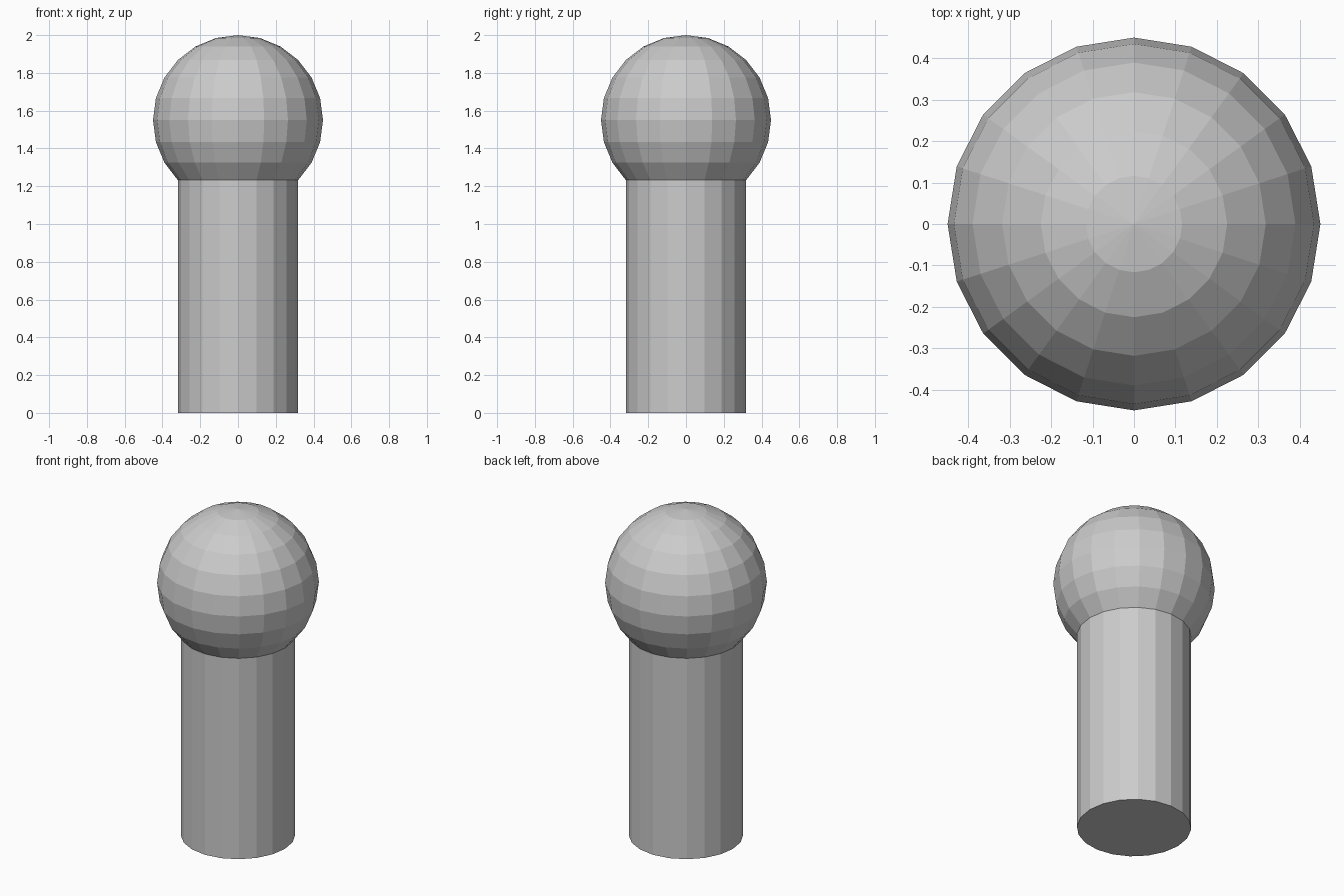
import bpy, bmesh
from mathutils import Matrix

if "Cube" in bpy.data.objects:
    bpy.data.objects.remove(bpy.data.objects["Cube"])

R, CZ = 0.45, 1.55
NECK = CZ - R * 0.5 ** 0.5   # sphere ring where the shaft starts

bm = bmesh.new()
# Ball head: low-poly sphere, cut off at the neck ring
bmesh.ops.create_uvsphere(bm, u_segments=20, v_segments=12, radius=R,
                          matrix=Matrix.Translation((0, 0, CZ)))
bmesh.ops.delete(bm, geom=[v for v in bm.verts if v.co.z < NECK - 0.01], context='VERTS')

# Shaft: neck ring extruded straight down to the ground and capped
rim = [e for e in bm.edges if e.is_boundary]
new = bmesh.ops.extrude_edge_only(bm, edges=rim)['geom']
for v in new:
    if isinstance(v, bmesh.types.BMVert):
        v.co.z = 0
base = [e for e in bm.edges if all(abs(v.co.z) < 1e-6 for v in e.verts)]
bmesh.ops.contextual_create(bm, geom=base)
bmesh.ops.recalc_face_normals(bm, faces=bm.faces[:])

mesh = bpy.data.meshes.new("ball_headed_peg")
bm.to_mesh(mesh)
bm.free()
bpy.context.collection.objects.link(bpy.data.objects.new("ball_headed_peg", mesh))
